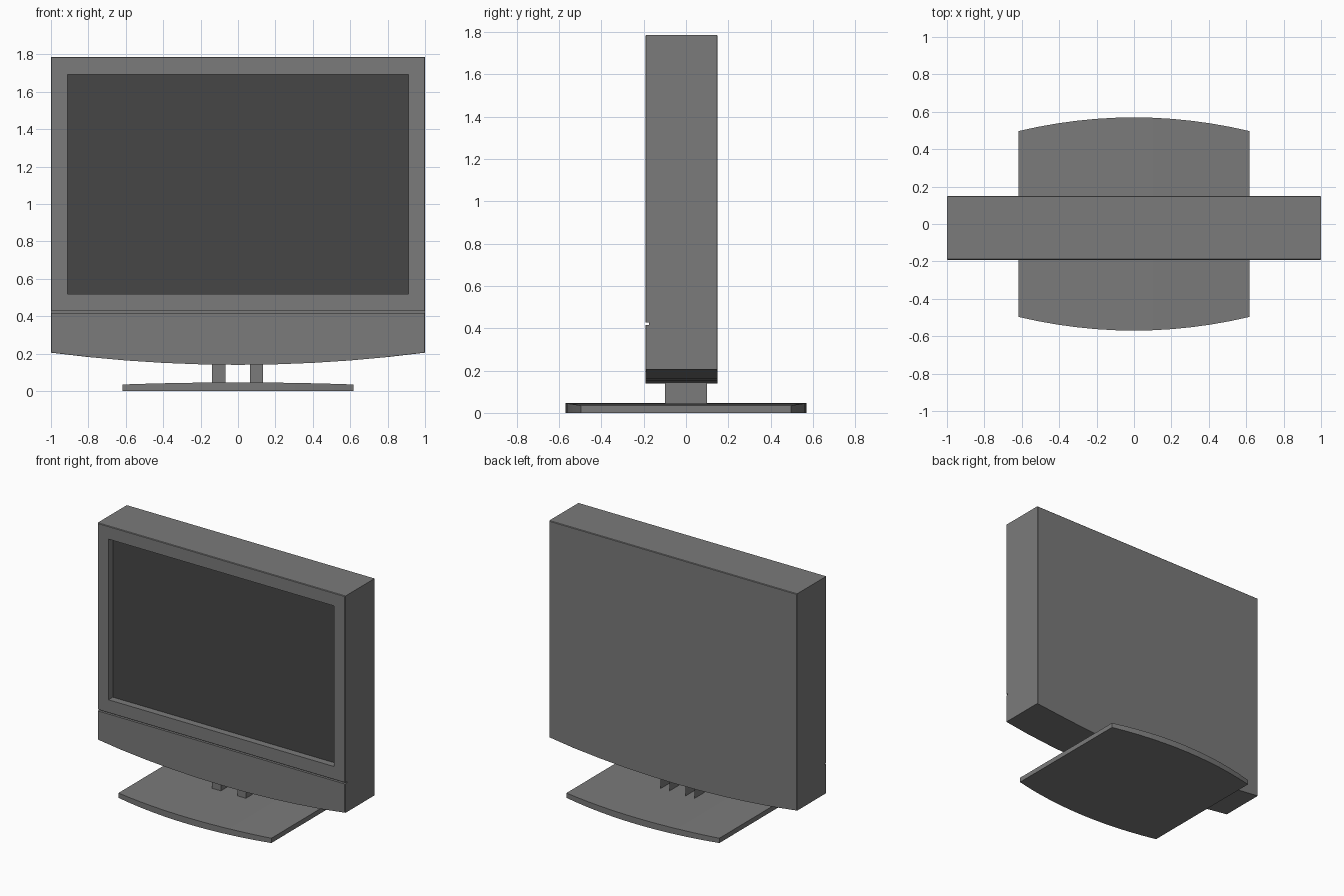
import bpy, bmesh

if "Cube" in bpy.data.objects:
    bpy.data.objects.remove(bpy.data.objects["Cube"])


def material(name, value):
    mat = bpy.data.materials.new(name)
    mat.diffuse_color = (value, value, value, 1)
    mat.use_nodes = True
    mat.node_tree.nodes["Principled BSDF"].inputs["Base Color"].default_value = mat.diffuse_color
    return mat


CASE = material("dark_grey_case", 0.196)
GLASS = material("near_black_screen", 0.062)


def finish(name, bm, mat=CASE):
    bmesh.ops.recalc_face_normals(bm, faces=bm.faces)
    mesh = bpy.data.meshes.new(name)
    bm.to_mesh(mesh)
    bm.free()
    mesh.materials.append(mat)
    obj = bpy.data.objects.new(name, mesh)
    bpy.context.collection.objects.link(obj)
    return obj


def box(name, lo, hi, open_side=None, mat=CASE):
    bm = bmesh.new()
    bmesh.ops.create_cube(bm, size=1)
    for v in bm.verts:
        v.co = [lo[i] + (v.co[i] + 0.5) * (hi[i] - lo[i]) for i in range(3)]
    if open_side:
        bm.normal_update()
        gone = [f for f in bm.faces if f.normal.dot(open_side) > 0.9]
        bmesh.ops.delete(bm, geom=gone, context='FACES')
    return finish(name, bm, mat)


def cut(obj, cutter):
    cutter.hide_render = True
    mod = obj.modifiers.new("cut", 'BOOLEAN')
    mod.operation, mod.solver, mod.object = 'DIFFERENCE', 'EXACT', cutter
    bpy.context.view_layer.objects.active = obj
    bpy.ops.object.modifier_apply(modifier=mod.name)
    bpy.data.objects.remove(cutter)


# Housing: straight sides and top, bowed bottom, small bevel around front and back
FRONT, BACK = -0.192, 0.15
N = 10
xs = [-1 + 2 * i / N for i in range(N + 1)]
outline = [(x, 0.140 + 0.065 * x * x) for x in xs] + [(1, 1.787), (-1, 1.787)]
bm = bmesh.new()
face = bm.faces.new([bm.verts.new((x, FRONT, z)) for x, z in outline])
ext = bmesh.ops.extrude_face_region(bm, geom=[face], use_keep_orig=True)
for v in ext["geom"]:
    if isinstance(v, bmesh.types.BMVert):
        v.co.y = BACK
rims = [e for e in bm.edges if abs(e.verts[0].co.y - e.verts[1].co.y) < 1e-5]
bmesh.ops.bevel(bm, geom=rims, offset=0.004, segments=1, affect='EDGES')
housing = finish("housing", bm)

# Screen recess and the full-width groove below it
cut(housing, box("recess_cutter", (-0.911, -0.3, 0.52), (0.911, -0.14, 1.692)))
cut(housing, box("groove_cutter", (-1.1, -0.3, 0.416), (1.1, -0.174, 0.427)))

# Near-black screen panel at the bottom of the recess
box("screen", (-0.911, -0.142, 0.52), (0.911, -0.135, 1.692), mat=GLASS)

# Two stand posts, open at the back
for name, x in (("left_post", -0.138), ("right_post", 0.064)):
    box(name, (x, -0.10, 0.04), (x + 0.07, 0.10, 0.148), (0, 1, 0))

# Base plate: bowed front and back, slightly domed top
bm = bmesh.new()
rings = []
M = 12
for i in range(M + 1):
    t = -1 + 2 * i / M
    x, y, z = 0.617 * t, 0.57 - 0.073 * t * t, 0.046 - 0.011 * t * t
    rings.append([bm.verts.new(p) for p in
                  ((x, -y, 0), (x, y, 0), (x, y, z), (x, -y, z))])
for a, b in zip(rings, rings[1:]):
    for k in range(4):
        j = (k + 1) % 4
        bm.faces.new((a[k], a[j], b[j], b[k]))
bm.faces.new(rings[0])
bm.faces.new(rings[-1])
finish("base_plate", bm)
